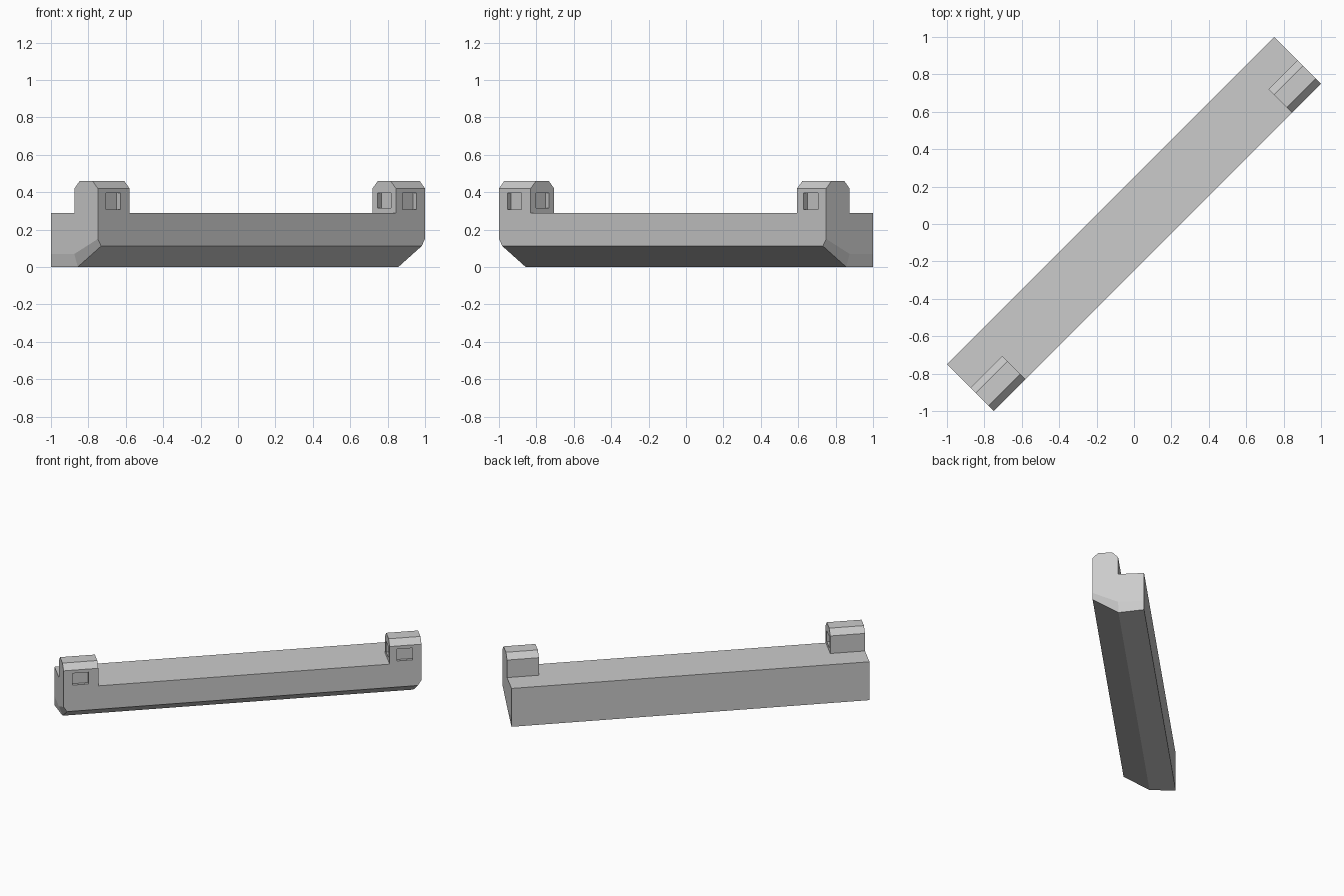
import bpy, bmesh, math
from mathutils import Matrix

cube = bpy.data.objects.get("Cube")
if cube:
    bpy.data.objects.remove(cube)

grey = bpy.data.materials.new("stone_grey")
grey.use_nodes = True
colour = (0.6, 0.6, 0.6, 1)
grey.diffuse_color = colour
grey.node_tree.nodes["Principled BSDF"].inputs["Base Color"].default_value = colour

END, SIDE, DECK = 1.237, 0.177, 0.288
TURN = Matrix.Rotation(math.radians(45), 4, 'Z')


def make(name, rings, caps=None):
    """Loft between two rings of (along, out, up) points, turned onto the diagonal."""
    bm = bmesh.new()
    a, b = [[bm.verts.new((u, -v, z)) for u, v, z in ring] for ring in rings]
    n = len(caps[0]) if caps else len(a)
    for i in range(n):
        j = (i + 1) % n
        bm.faces.new((a[i], a[j], b[j], b[i]))
    for ring in (a, b):
        for face in (caps[1] if caps else [range(n)]):
            bm.faces.new([ring[i] for i in face])
    bmesh.ops.recalc_face_normals(bm, faces=bm.faces)
    bm.transform(TURN)
    mesh = bpy.data.meshes.new(name)
    bm.to_mesh(mesh)
    bm.free()
    mesh.materials.append(grey)
    obj = bpy.data.objects.new(name, mesh)
    bpy.context.collection.objects.link(obj)
    return obj


# Long wall beam: chamfered underside, slanted lower ends (out, up, end inset)
outline = [(-SIDE, 0, 0), (0, 0, 0.025), (SIDE, 0.112, 0.025), (SIDE, 0.15, 0),
           (SIDE, DECK, 0), (-SIDE, DECK, 0), (-SIDE, 0.07, 0)]
ridge = (0, 0.07, 0)
beam_rings = [[(s * (END - inset), v, z) for v, z, inset in outline + [ridge]]
              for s in (-1, 1)]
M = len(outline)
make("wall_beam", beam_rings,
     (outline, [(M, 3, 4, 5, 6), (0, 1, M, 6), (1, 2, 3, M)]))


def rect(p, q, half_p, half_q):
    return [(p - half_p, q - half_q), (p + half_p, q - half_q),
            (p + half_p, q + half_q), (p - half_p, q + half_q)]


def cut(obj, cutter):
    cutter.hide_render = True
    cutter.hide_set(True)
    mod = obj.modifiers.new("window", 'BOOLEAN')
    mod.operation, mod.solver, mod.object = 'DIFFERENCE', 'EXACT', cutter


# End blocks with chamfered tops and two shallow tapered windows
TOP, BEVEL, DEPTH = 0.46, 0.04, 0.035
block = [(0, DECK), (SIDE, DECK), (SIDE, TOP - BEVEL), (SIDE - BEVEL, TOP),
         (BEVEL, TOP), (0, TOP - BEVEL)]
for side, s, inner in (("right", -1, 0.997), ("left", 1, 1.017)):
    tower = make(side + "_end_block",
                 [[(s * u, v, z) for v, z in block] for u in (inner, END)])
    outer_rings, inner_rings = [], []
    for depth, grow in ((-DEPTH, 0.006), (DEPTH, -0.006)):
        outer_rings.append([(s * u, SIDE - depth, z) for u, z in
                            rect(1.12, 0.352, 0.054 - grow, 0.044 - grow)])
        inner_rings.append([(s * (inner + depth), v, z) for v, z in
                            rect(0.088, 0.355, 0.05 - grow, 0.04 - grow)])
    # widest rim first, narrowing into the block
    for rings, label in ((outer_rings, "outer"), (inner_rings, "inner")):
        cut(tower, make(side + "_" + label + "_window_cutter", rings))

# Apply the window cuts and remove the cutters
bpy.context.view_layer.update()
graph = bpy.context.evaluated_depsgraph_get()
for side in ("left", "right"):
    tower = bpy.data.objects[side + "_end_block"]
    carved = bpy.data.meshes.new_from_object(tower.evaluated_get(graph))
    tower.modifiers.clear()
    tower.data = carved
for obj in list(bpy.data.objects):
    if obj.name.endswith("_window_cutter"):
        bpy.data.objects.remove(obj)
